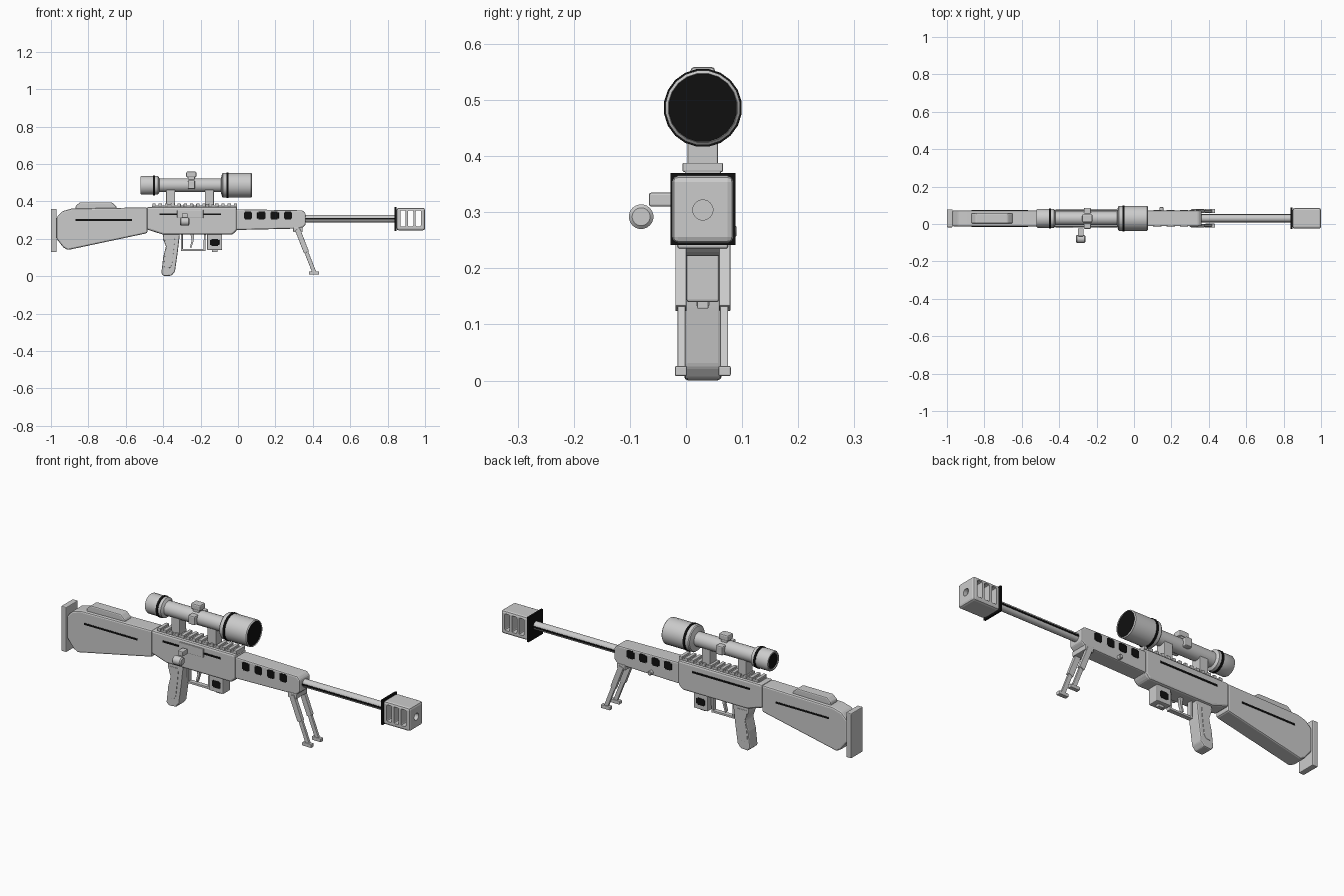
import bpy, bmesh, math
from mathutils import Vector, Matrix

if "Cube" in bpy.data.objects:
    bpy.data.objects.remove(bpy.data.objects["Cube"])

MID = 0.03  # depth of the weapon's centre plane


def material(name, value):
    m = bpy.data.materials.new(name)
    m.use_nodes = True
    colour = (value, value, value, 1)
    m.diffuse_color = colour
    m.node_tree.nodes["Principled BSDF"].inputs["Base Color"].default_value = colour
    return m


GREY = material("light grey", 0.6)
BLACK = material("black", 0.005)


def finish(bm, name, mats, bevel=0, smooth=False):
    bmesh.ops.recalc_face_normals(bm, faces=bm.faces)
    mesh = bpy.data.meshes.new(name)
    bm.to_mesh(mesh)
    bm.free()
    ob = bpy.data.objects.new(name, mesh)
    bpy.context.collection.objects.link(ob)
    for m in mats:
        mesh.materials.append(m)
    if bevel:
        mod = ob.modifiers.new("bevel", "BEVEL")
        mod.width, mod.segments, mod.limit_method = bevel, 2, "ANGLE"
    if smooth:
        bpy.ops.object.select_all(action="DESELECT")
        ob.select_set(True)
        bpy.context.view_layer.objects.active = ob
        bpy.ops.object.shade_smooth_by_angle(angle=math.radians(35))
    return ob


def prism(name, pts, half, bevel=0, mat=GREY, y=MID):
    """Side profile (x, z) extruded across the weapon."""
    bm = bmesh.new()
    face = bm.faces.new([bm.verts.new((x, y - half, z)) for x, z in pts])
    ext = bmesh.ops.extrude_face_region(bm, geom=[face])
    verts = [v for v in ext["geom"] if isinstance(v, bmesh.types.BMVert)]
    bmesh.ops.translate(bm, verts=verts, vec=(0, 2 * half, 0))
    return finish(bm, name, [mat], bevel)


def box(name, x0, x1, z0, z1, half, bevel=0, mat=GREY, y=MID):
    return prism(name, [(x0, z0), (x1, z0), (x1, z1), (x0, z1)], half, bevel, mat, y)


def lathe(name, profile, z, y=MID, dark=(), sides=20, axis="X", x=0):
    """Profile of (distance, radius) turned about an axis; dark lists black bands."""
    bm = bmesh.new()
    rings = []
    for d, r in profile:
        ring = []
        for i in range(sides):
            a = 2 * math.pi * (i + 0.5) / sides
            ring.append(bm.verts.new((d, r * math.cos(a), r * math.sin(a))))
        rings.append(ring)
    for k, (a, b) in enumerate(zip(rings, rings[1:])):
        for i in range(sides):
            j = (i + 1) % sides
            f = bm.faces.new((a[i], a[j], b[j], b[i]))
            f.material_index = int(k in dark)
    bm.faces.new(rings[0]).material_index = int("start" in dark)
    bm.faces.new(rings[-1]).material_index = int("end" in dark)
    turn = {"X": Matrix(), "Y": Matrix.Rotation(math.pi / 2, 4, "Z"),
            "Z": Matrix.Rotation(-math.pi / 2, 4, "Y")}[axis]
    bmesh.ops.transform(bm, matrix=Matrix.Translation((x, y, z)) @ turn, verts=bm.verts)
    return finish(bm, name, [GREY, BLACK], smooth=True)


def cut(target, cutter):
    mod = target.modifiers.new("cut", "BOOLEAN")
    mod.object, mod.operation, mod.solver = cutter, "DIFFERENCE", "EXACT"
    cutter.hide_render = True
    cutter.hide_viewport = True
    cutter.display_type = "WIRE"


def both_sides(name, x0, x1, z0, z1, half, bevel=0, mat=BLACK):
    """Thin plates on the left and right faces of a part."""
    for side, s in (("left", 1), ("right", -1)):
        box(f"{name}_{side}", x0, x1, z0, z1, 0.002, bevel, mat, MID + s * half)


# Stock with butt pad and cheek rest
box("butt_pad", -1.0, -0.97, 0.128, 0.36, 0.048, 0.004)
prism("stock", [(-0.97, 0.2), (-0.935, 0.155), (-0.91, 0.14), (-0.485, 0.23),
                (-0.485, 0.368), (-0.89, 0.361), (-0.94, 0.347), (-0.97, 0.315)], 0.043, 0.008)
prism("cheek_rest", [(-0.87, 0.355), (-0.647, 0.355), (-0.65, 0.372), (-0.675, 0.395),
                     (-0.845, 0.395), (-0.868, 0.375)], 0.027, 0.006)
both_sides("stock_groove", -0.87, -0.566, 0.296, 0.305, 0.043)

# Receiver, ejection port and grooves
prism("receiver", [(-0.488, 0.25), (-0.4, 0.222), (-0.03, 0.222), (-0.005, 0.245),
                   (-0.005, 0.37), (-0.488, 0.37)], 0.045, 0.01)
both_sides("receiver_groove", -0.42, -0.09, 0.327, 0.336, 0.046)
box("ejection_port", -0.325, -0.185, 0.31, 0.355, 0.004, 0.003, y=MID - 0.046)

# Bolt handle
box("bolt_arm", -0.3, -0.27, 0.31, 0.335, 0.021, 0.004, y=-0.045)
lathe("bolt_knob", [(-0.31, 0.016), (-0.305, 0.022), (-0.265, 0.022), (-0.26, 0.016)], 0.292, -0.08)

# Top rail with teeth
box("rail_base", -0.46, -0.005, 0.365, 0.378, 0.032, 0.002)
for i in range(14):
    x = -0.458 + i * 0.0335
    box(f"rail_tooth_{i + 1}", x, x + 0.018, 0.372, 0.388, 0.036, 0.002)

# Scope with mounts and turrets
AXIS = 0.486
for n, x in (("rear", -0.36), ("front", -0.153)):
    box(f"{n}_scope_mount", x - 0.024, x + 0.024, 0.38, 0.465, 0.027, 0.003)
lathe("scope", [(-0.518, 0.038), (-0.521, 0.042), (-0.521, 0.047), (-0.515, 0.051), (-0.455, 0.051),
                (-0.455, 0.054), (-0.443, 0.054), (-0.443, 0.051), (-0.428, 0.051), (-0.42, 0.037),
                (-0.092, 0.037), (-0.085, 0.063), (-0.08, 0.067), (-0.062, 0.067), (-0.062, 0.07),
                (-0.05, 0.07), (-0.05, 0.067), (0.07, 0.067), (0.075, 0.062), (0.07, 0.061)],
      AXIS, dark=(4, 5, 6, 13, 14, 15, "start", "end"))
box("top_turret", -0.277, -0.222, 0.528, 0.559, 0.022, 0.007)
box("turret_collar", -0.268, -0.231, 0.51, 0.535, 0.018, 0.003)
box("side_turrets", -0.268, -0.23, 0.466, 0.512, 0.056, 0.006)

# Handguard with vents and a stud
prism("handguard", [(-0.01, 0.247), (0.34, 0.255), (0.362, 0.275), (0.362, 0.335),
                    (0.345, 0.352), (-0.01, 0.358)], 0.042, 0.007)
for i in range(4):
    x = 0.053 + i * 0.0715
    both_sides(f"vent_{i + 1}", x - 0.022, x + 0.022, 0.308, 0.341, 0.042, 0.0018)
    both_sides(f"vent_rib_{i + 1}", x - 0.016, x + 0.016, 0.303, 0.346, 0.042, 0.0018)
lathe("side_stud", [(0, 0.011), (0.018, 0.011), (0.021, 0.008)], 0.266, 0.069, axis="Y", x=0.147, sides=12)

# Barrel with flutes
lathe("barrel", [(0.35, 0.021), (0.86, 0.021)], 0.308, sides=12)
both_sides("barrel_flute", 0.362, 0.84, 0.303, 0.312, 0.0205)

# Muzzle brake with through slots and bore
box("brake_collar", 0.838, 0.848, 0.242, 0.37, 0.058, mat=BLACK)
brake = box("muzzle_brake", 0.848, 1.0, 0.245, 0.365, 0.055, 0.011)
for i in range(3):
    x = 0.868 + i * 0.041
    cut(brake, box(f"brake_slot_cutter_{i + 1}", x, x + 0.028, 0.266, 0.352, 0.1, 0.006))
cut(brake, lathe("bore_cutter", [(0.97, 0.018), (1.05, 0.018)], 0.304))

# Grip with side panels
grip = [(-0.4, 0.235), (-0.31, 0.235), (-0.322, 0.13), (-0.337, 0.025), (-0.355, 0.003),
        (-0.395, 0.0), (-0.41, 0.015), (-0.4, 0.1), (-0.385, 0.16), (-0.402, 0.2)]
prism("grip", grip, 0.033, 0.006)
panel = [(-0.37 + (x + 0.365) * 0.6, 0.12 + (z - 0.11) * 0.7) for x, z in grip]
for side, s in (("left", 1), ("right", -1)):
    prism(f"grip_panel_{side}", panel, 0.002, 0.001, y=MID + s * 0.033)

# Trigger guard, trigger and magazine
box("guard_bottom", -0.305, -0.175, 0.134, 0.145, 0.012, 0.002)
box("guard_rear", -0.305, -0.295, 0.134, 0.23, 0.012, 0.002)
prism("guard_front", [(-0.185, 0.134), (-0.175, 0.134), (-0.172, 0.23), (-0.182, 0.23)], 0.012)
prism("trigger", [(-0.255, 0.23), (-0.235, 0.23), (-0.237, 0.19), (-0.25, 0.15),
                  (-0.257, 0.155), (-0.248, 0.19)], 0.008)
box("magazine", -0.165, -0.085, 0.14, 0.23, 0.029, 0.004)
box("magazine_catch", -0.14, -0.11, 0.128, 0.142, 0.01, 0.002)
both_sides("magazine_mark", -0.15, -0.1, 0.167, 0.194, 0.029, 0.0018)
both_sides("magazine_mark_rib", -0.143, -0.107, 0.162, 0.199, 0.029, 0.0018)

# Bipod
box("bipod_mount", 0.295, 0.345, 0.235, 0.262, 0.045, 0.004)
top, foot = Vector((0.318, 0.25)), Vector((0.408, 0.02))
across = Vector((0.011, 0.0043))


def leg(name, a, b, width, half, y):
    w = across * width
    prism(name, [tuple(a - w), tuple(b - w), tuple(b + w), tuple(a + w)], half, 0.002, y=y)


for side, s in (("left", 1), ("right", -1)):
    y = MID + s * 0.038
    leg(f"bipod_leg_{side}", top, foot, 0.9, 0.007, y)
    leg(f"bipod_sleeve_{side}", top, top.lerp(foot, 0.53), 1.2, 0.01, y + s * 0.001)
    box(f"bipod_foot_{side}", 0.38, 0.433, 0.008, 0.026, 0.011, 0.003, y=y + s * 0.001)
